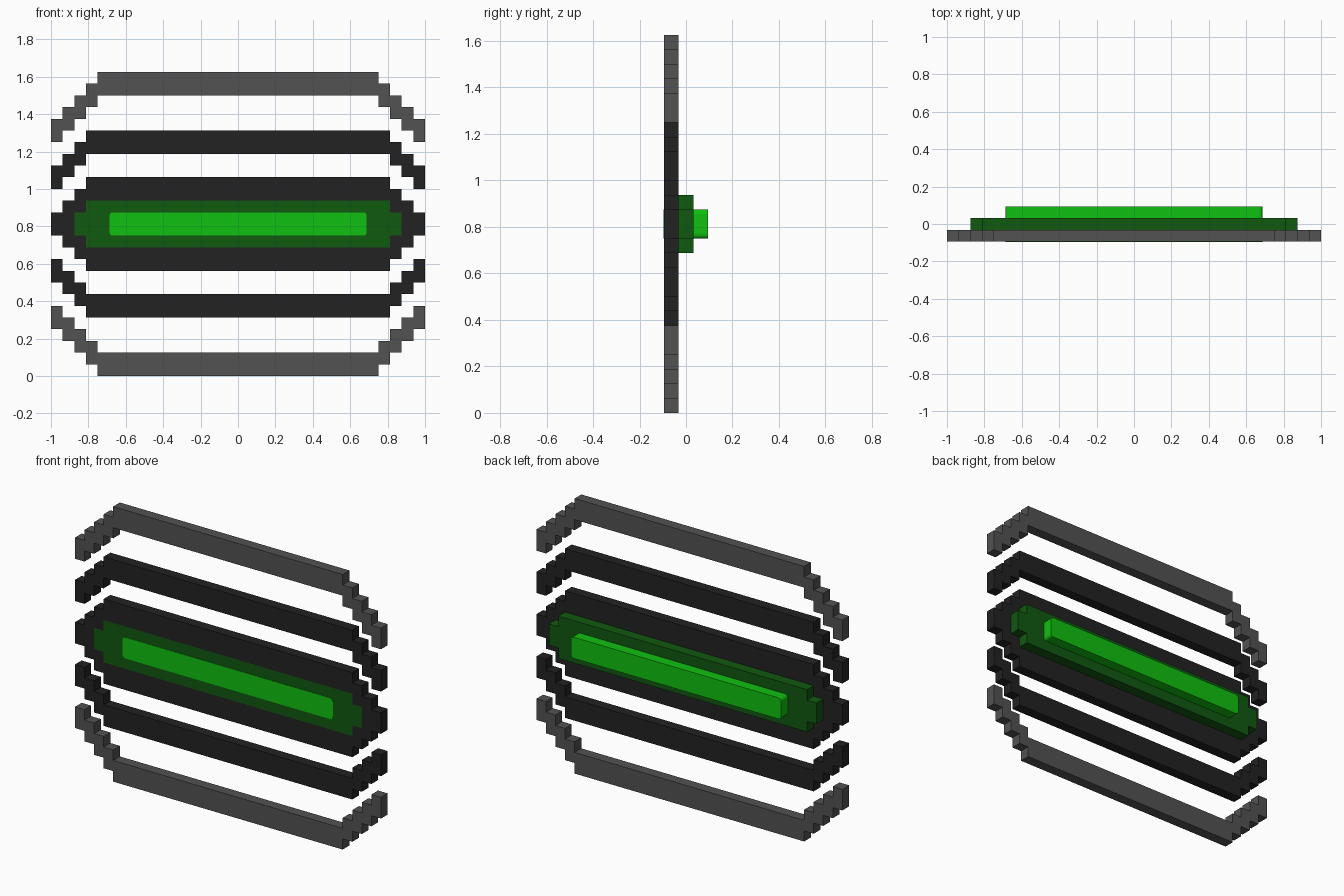
import bpy, bmesh, math

U = 1 / 16          # size of one block
MID = 13 * U        # height of the horizontal mirror plane

if "Cube" in bpy.data.objects:
    bpy.data.objects.remove(bpy.data.objects["Cube"], do_unlink=True)


def material(name, colour):
    mat = bpy.data.materials.new(name)
    mat.use_nodes = True
    mat.diffuse_color = (*colour, 1)
    mat.node_tree.nodes["Principled BSDF"].inputs["Base Color"].default_value = (*colour, 1)
    return mat


GREY = material("mid grey", (0.084, 0.084, 0.084))
BLACK = material("near black", (0.016, 0.016, 0.016))
DARK_GREEN = material("dark green", (0.005, 0.098, 0.005))
BRIGHT_GREEN = material("bright green", (0.005, 0.53, 0.005))


def prism(name, outline, y0, y1, mat):
    """Extrude an x/z outline, in blocks around the mirror plane, from y0 to y1."""
    bm = bmesh.new()
    face = bm.faces.new([bm.verts.new((x * U, y0 * U, z * U)) for x, z in outline])
    extruded = bmesh.ops.extrude_face_region(bm, geom=[face])["geom"]
    moved = [v for v in extruded if isinstance(v, bmesh.types.BMVert)]
    bmesh.ops.translate(bm, verts=moved, vec=(0, (y1 - y0) * U, 0))
    bmesh.ops.recalc_face_normals(bm, faces=bm.faces)
    mesh = bpy.data.meshes.new(name)
    bm.to_mesh(mesh)
    bm.free()
    mesh.materials.append(mat)
    obj = bpy.data.objects.new(name, mesh)
    obj.location.z = MID
    bpy.context.collection.objects.link(obj)
    return obj


def stepped(name, columns, y0, y1, mat):
    """Stepped bar mirrored above and below; columns are (outer x, bottom, top) from the tip inward."""
    right = []
    for i, (x, low, high) in enumerate(columns):
        inner = columns[i + 1][0] if i + 1 < len(columns) else 0
        right.append((inner, x, low, high))
    spans = [(-b, -a, lo, hi) for a, b, lo, hi in right[:-1]]
    x, low, high = columns[-1]
    spans += [(-x, x, low, high)] + right[-2::-1]
    top = [p for a, b, lo, hi in spans for p in ((a, hi), (b, hi))]
    bottom = [p for a, b, lo, hi in reversed(spans) for p in ((b, lo), (a, lo))]
    obj = prism(name, top + bottom, y0, y1, mat)
    mirror = obj.modifiers.new("Mirror", "MIRROR")
    mirror.use_axis = (False, False, True)
    mirror.use_mirror_merge = False
    return obj


# Outer grey rails, top and bottom
stepped("outer_rails", [(16, 7, 9), (15, 8, 10), (14, 9, 11), (13, 10, 12), (12, 11, 13)],
        -1.5, -0.5, GREY)

# Inner black rails
stepped("inner_rails", [(16, 3, 5), (15, 4, 6), (14, 5, 7), (13, 6, 8)], -1.5, -0.5, BLACK)

# Black frame around the centre panel
stepped("centre_frame", [(16, 0, 1), (15, 0, 2), (14, 1, 3), (13, 2, 4)], -1.5, -0.5, BLACK)

# Dark green panel filling the frame
stepped("centre_panel", [(14, 0, 1), (13, 0, 2)], -1.5, 0.5, DARK_GREEN)

# Bright bar with rounded corners, running through the panel
R = 0.3
corners = [(11 - R, 1 - R, 0), (R - 11, 1 - R, 90), (R - 11, R - 1, 180), (11 - R, R - 1, 270)]
bar = [(cx + R * math.cos(math.radians(start + step)), cz + R * math.sin(math.radians(start + step)))
       for cx, cz, start in corners for step in (0, 30, 60, 90)]
prism("light_bar", bar, -1.54, 1.5, BRIGHT_GREEN)
